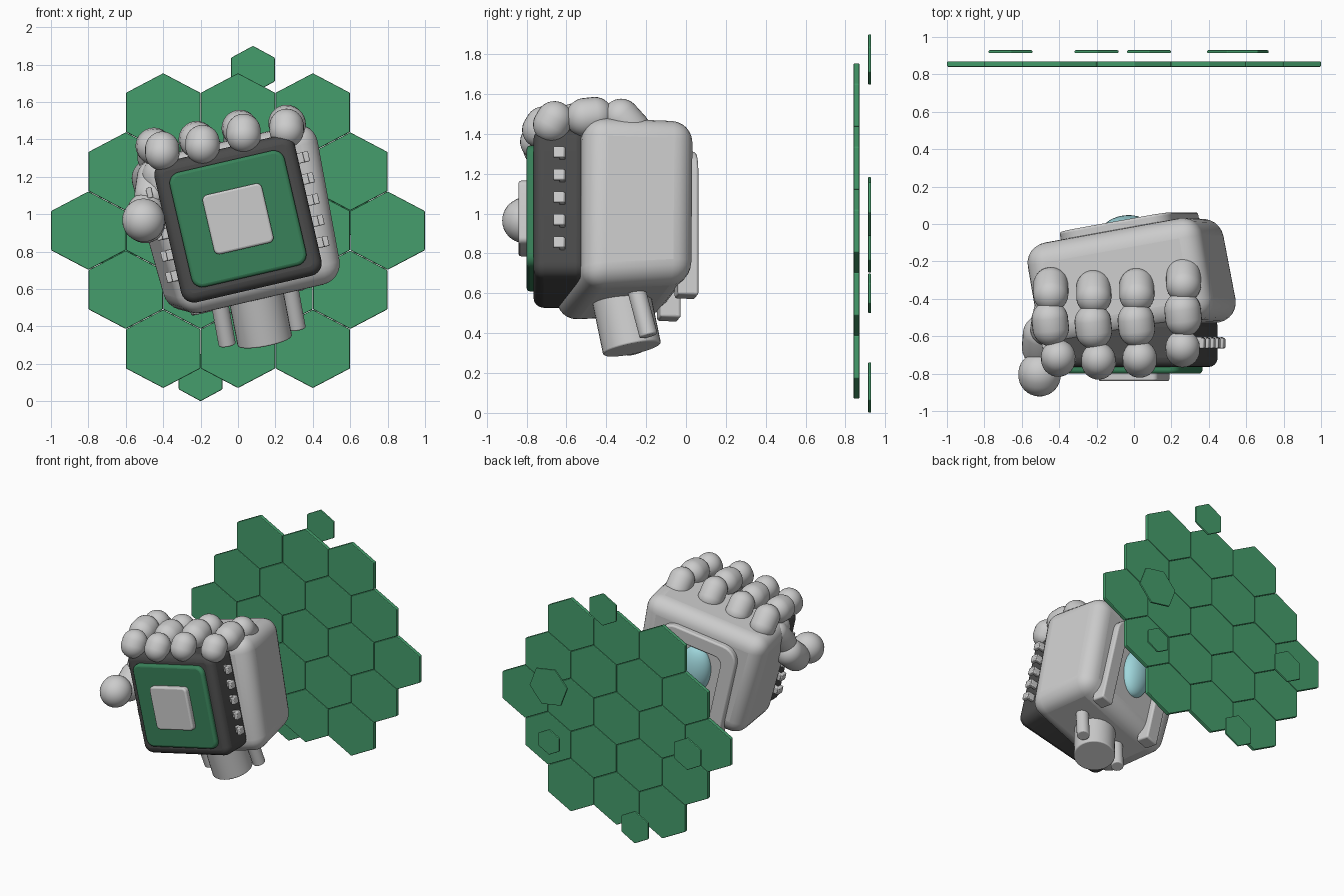
import bpy, bmesh, math
from mathutils import Matrix, Vector

if "Cube" in bpy.data.objects:
    bpy.data.objects.remove(bpy.data.objects["Cube"])

TILT = Matrix.Translation((0, 0, 0.975)) @ Matrix.Rotation(math.radians(-13), 4, 'Y')
HAND = (Matrix.Translation((0, -0.31, 0.975)) @ Matrix.Rotation(math.radians(-13), 4, 'Y')
        @ Matrix.Rotation(math.radians(10), 4, 'Z'))


def material(name, rgb):
    m = bpy.data.materials.new(name)
    m.diffuse_color = (*rgb, 1)
    m.use_nodes = True
    m.node_tree.nodes["Principled BSDF"].inputs["Base Color"].default_value = m.diffuse_color
    return m


TILE = material("tile_green", (0.06, 0.34, 0.15))
BOARD = material("board_green", (0.04, 0.22, 0.10))
DARK = material("dark_grey", (0.07, 0.07, 0.07))
BLUE = material("pale_blue", (0.35, 0.68, 0.72))


def finish(name, bm, mat=None, bevel=0, segs=3, smooth=True):
    bmesh.ops.recalc_face_normals(bm, faces=bm.faces[:])
    me = bpy.data.meshes.new(name)
    bm.to_mesh(me)
    bm.free()
    ob = bpy.data.objects.new(name, me)
    bpy.context.collection.objects.link(ob)
    if mat:
        me.materials.append(mat)
    if bevel:
        b = ob.modifiers.new("bevel", 'BEVEL')
        b.width, b.segments = bevel, segs
        b.limit_method, b.angle_limit = 'ANGLE', math.radians(40)
    if smooth:
        bpy.ops.object.select_all(action='DESELECT')
        ob.select_set(True)
        bpy.context.view_layer.objects.active = ob
        bpy.ops.object.shade_smooth_by_angle(angle=math.radians(35))
    return ob


def slab(name, outline, y0, y1, matrix, **kw):
    """Extrude an x-z outline from y0 to y1."""
    bm = bmesh.new()
    face = bm.faces.new([bm.verts.new((x, y0, z)) for x, z in outline])
    ext = bmesh.ops.extrude_face_region(bm, geom=[face])["geom"]
    bmesh.ops.translate(bm, vec=(0, y1 - y0, 0),
                        verts=[v for v in ext if isinstance(v, bmesh.types.BMVert)])
    bm.transform(matrix)
    return finish(name, bm, **kw)


def arc(cx, cz, r, start, end, n=6):
    return [(cx + r * math.cos(math.radians(start + (end - start) * i / n)),
             cz + r * math.sin(math.radians(start + (end - start) * i / n))) for i in range(n + 1)]


def rounded_square(h, r):
    c = h - r
    return (arc(c, c, r, 0, 90) + arc(-c, c, r, 90, 180)
            + arc(-c, -c, r, 180, 270) + arc(c, -c, r, 270, 360))


def capsule(name, a, b, r):
    """Ball stretched between two points."""
    a, b = Vector(a), Vector(b)
    axis = b - a
    bm = bmesh.new()
    bmesh.ops.create_uvsphere(bm, u_segments=28, v_segments=17, radius=r)
    for v in bm.verts:
        v.co.z += math.copysign(axis.length / 2, v.co.z)
    bm.transform(Matrix.Translation((a + b) / 2) @ axis.to_track_quat('Z', 'Y').to_matrix().to_4x4())
    return finish(name, bm)


def rod(name, a, b, r):
    a, b = Vector(a), Vector(b)
    bm = bmesh.new()
    bmesh.ops.create_cone(bm, cap_ends=True, segments=32, radius1=r, radius2=r, depth=(b - a).length)
    bm.transform(HAND @ Matrix.Translation((a + b) / 2)
                 @ (b - a).to_track_quat('Z', 'Y').to_matrix().to_4x4())
    return finish(name, bm, bevel=0.008)


def hexagon(name, x, y, z, hw, hh, thick, turn=0):
    pts = []
    for i in range(6):
        t = math.radians(90 + turn + 60 * i)
        pts.append((x + math.cos(t) * hw / math.cos(math.pi / 6), z + math.sin(t) * hh))
    slab(name, pts, y - thick, y + thick, Matrix(), mat=TILE, bevel=0.005, segs=2, smooth=False)


# honeycomb shield
for row, count in enumerate((3, 4, 5, 4, 3)):
    for i in range(count):
        hexagon("shield_tile", (i - (count - 1) / 2) * 0.4, 0.855, 0.912 + (row - 2) * 0.316,
                0.199, 0.2095, 0.015)

# loose tiles behind the shield
for x, z, r, turn in ((0.08, 1.773, 0.127, 0), (-0.2, 0.127, 0.127, 0), (-0.66, 0.83, 0.127, 0),
                      (0.555, 1.035, 0.158, 20), (0.55, 0.6, 0.1, 0)):
    hexagon("loose_tile", x, 0.921, z, r * 0.92, r, 0.008, turn)

# palm, slightly narrower at the wrist
bm = bmesh.new()
bmesh.ops.create_cube(bm, size=2)
for v in bm.verts:
    top = v.co.z > 0
    v.co = (v.co.x * (0.49 if top else 0.45), v.co.y * 0.28, 0.42 if top else -0.455)
    if not top and v.co.y > 0:
        v.co.z += 0.05
bm.transform(HAND)
finish("palm", bm, bevel=0.11, segs=6)

# horseshoe frame and dome on the back of the hand
o, i_, t = 0.31, 0.2, 0.31
frame = ([(o, -0.45)] + arc(o - 0.12, t - 0.12, 0.12, 0, 90) + arc(-o + 0.12, t - 0.12, 0.12, 90, 180)
         + [(-o, -0.45), (-i_, -0.45)] + arc(-i_ + 0.06, t - 0.17, 0.06, 180, 90)
         + arc(i_ - 0.06, t - 0.17, 0.06, 90, 0) + [(i_, -0.45)])
slab("back_frame", frame, 0.22, 0.325, HAND, bevel=0.012)
bm = bmesh.new()
bmesh.ops.create_uvsphere(bm, u_segments=36, v_segments=20, radius=1)
bm.transform(HAND @ Matrix.Translation((0, 0.275, 0)) @ Matrix.Diagonal((0.13, 0.085, 0.2, 1)))
finish("back_dome", bm, BLUE)

# wrist and tendon rods
rod("wrist", (0, -0.02, -0.38), (0, 0.04, -0.67), 0.148)
for s in (-1, 1):
    rod("wrist_rod", (s * 0.195, 0.02, -0.38), (s * 0.195, 0.09, -0.645), 0.046)

# chip: body, board, centre plate
slab("chip_body", rounded_square(0.385, 0.07), -0.765, -0.5, TILT, mat=DARK, bevel=0.05, segs=4)
slab("chip_board", rounded_square(0.315, 0.06), -0.80, -0.72, TILT, mat=BOARD, bevel=0.018)
slab("chip_plate", rounded_square(0.163, 0.03), -0.84, -0.76, TILT, bevel=0.012)

# bent chip pins on both sides
for s in (-1, 1):
    for k in range(5):
        z = (k - 2) * 0.116 + 0.01
        for x0, x1, y0, y1 in ((0.36, 0.435, -0.635, -0.605), (0.415, 0.445, -0.665, -0.61)):
            slab("chip_pin", [(s * x0, z - 0.028), (s * x1, z - 0.028), (s * x1, z + 0.028),
                              (s * x0, z + 0.028)], y0, y1, TILT, bevel=0.006, segs=2)

# four curled fingers: x of knuckle, x of tip, rear y, top z
for x, xt, y, z in ((-0.445, -0.405, -0.25, 1.465), (-0.215, -0.19, -0.265, 1.50),
                    (0.015, 0.03, -0.255, 1.56), (0.265, 0.26, -0.20, 1.587)):
    capsule("finger_base", (x, y - 0.075, z - 0.16), (x, y - 0.125, z - 0.105), 0.094)
    capsule("finger_middle", (x - 0.005, y - 0.26, z - 0.1), (x, y - 0.305, z - 0.105), 0.098)
    capsule("finger_tip", (xt, y - 0.46, z - 0.115), (xt, y - 0.475, z - 0.14), 0.092)

# thumb
capsule("thumb_base", (-0.45, -0.48, 1.2), (-0.465, -0.56, 1.1), 0.09)
capsule("thumb_middle", (-0.49, -0.59, 1.01), (-0.495, -0.66, 0.95), 0.105)
capsule("thumb_tip", (-0.505, -0.80, 0.97), (-0.505, -0.808, 0.965), 0.114)
